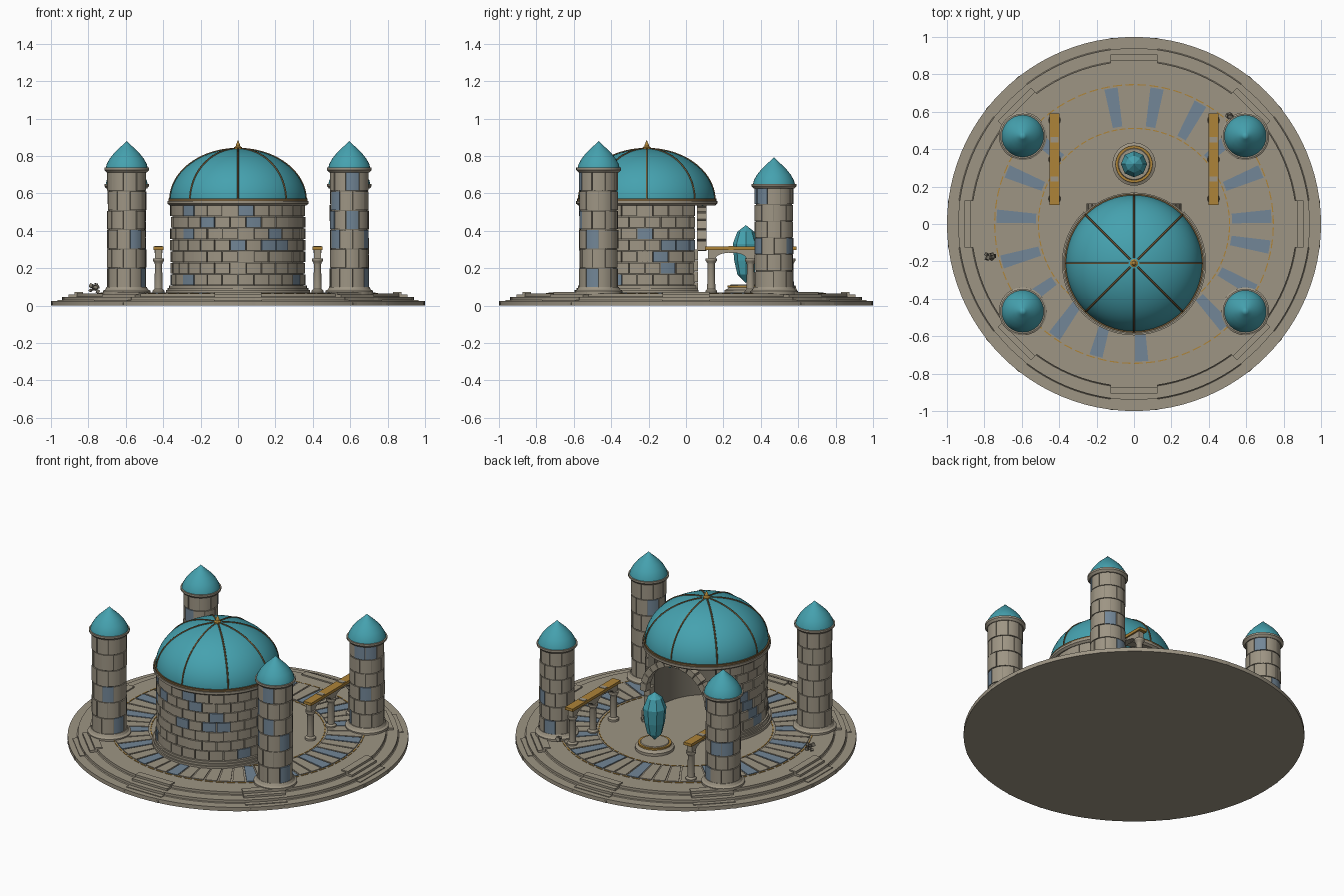
import bpy, bmesh, random
from math import sin, cos, pi, radians, sqrt
from mathutils import Matrix, Vector

if "Cube" in bpy.data.objects:
    bpy.data.objects.remove(bpy.data.objects["Cube"])
random.seed(4)


def material(name, r, g, b):
    m = bpy.data.materials.new(name)
    m.diffuse_color = (r, g, b, 1)
    m.use_nodes = True
    m.node_tree.nodes["Principled BSDF"].inputs["Base Color"].default_value = m.diffuse_color
    return m


STONE = material("stone", 0.34, 0.30, 0.23)
MORTAR = material("mortar", 0.20, 0.18, 0.14)
BLUE = material("blue_stone", 0.17, 0.24, 0.31)
TEAL = material("teal", 0.06, 0.36, 0.43)
GOLD = material("gold", 0.42, 0.23, 0.04)
BRONZE = material("bronze", 0.16, 0.10, 0.04)


def finish(name, bm, mat, angle=30):
    bmesh.ops.recalc_face_normals(bm, faces=bm.faces)
    me = bpy.data.meshes.new(name)
    bm.to_mesh(me)
    bm.free()
    me.materials.append(mat)
    if angle:
        me.polygons.foreach_set("use_smooth", [True] * len(me.polygons))
        me.set_sharp_from_angle(angle=radians(angle))
    ob = bpy.data.objects.new(name, me)
    bpy.context.collection.objects.link(ob)
    return ob


def lathe(name, profile, mat, x=0, y=0, n=48, angle=30):
    """Revolve (r, z) points about a vertical axis at x, y."""
    bm = bmesh.new()
    rings = []
    for r, z in profile:
        if r == 0:
            rings.append([bm.verts.new((x, y, z))] * n)
        else:
            rings.append([bm.verts.new((x + r * cos(2 * pi * i / n), y + r * sin(2 * pi * i / n), z))
                          for i in range(n)])
    for a, b in zip(rings, rings[1:]):
        for i in range(n):
            j = (i + 1) % n
            bm.faces.new(dict.fromkeys((a[i], a[j], b[j], b[i])))
    return finish(name, bm, mat, angle)


def box(bm, loc, size, rot=Matrix()):
    bmesh.ops.create_cube(bm, size=1, matrix=Matrix.Translation(loc) @ rot.to_4x4() @ Matrix.Diagonal((*size, 1)))


def arc(bm, x, y, r0, r1, a0, a1, z0, z1, n=2):
    """Curved block between two radii, angles in degrees."""
    st = []
    for i in range(n + 1):
        a = radians(a0 + (a1 - a0) * i / n)
        st.append([bm.verts.new((x + r * cos(a), y + r * sin(a), z))
                   for r, z in ((r0, z0), (r1, z0), (r1, z1), (r0, z1))])
    for s, t in zip(st, st[1:]):
        for k in range(4):
            bm.faces.new((s[k], s[(k + 1) % 4], t[(k + 1) % 4], t[k]))
    bm.faces.new(st[0])
    bm.faces.new(st[-1])


# Stepped round platform
lathe("platform", [(0, 0), (1, 0), (1, 0.025), (0.945, 0.025), (0.94, 0.029), (0.94, 0.045),
                   (0.875, 0.045), (0.87, 0.049), (0.87, 0.065), (0, 0.065)], STONE, n=96)

# Eight flights of stairs
bm = bmesh.new()
for k in range(8):
    rot = Matrix.Rotation(k * pi / 4, 3, 'Z')
    for s in range(5):
        end = 0.995 - 0.03 * s
        h = 0.015 + 0.0145 * s
        box(bm, rot @ Vector(((0.83 + end) / 2, 0, h / 2)), (end - 0.83, 0.25, h), rot)
finish("stairs", bm, STONE, 0)

# Radial paving with blue slabs and thin gold borders
stone, blue = bmesh.new(), bmesh.new()
for i in range(56):
    a = i * 360 / 56
    arc(blue if i % 3 == 0 and random.random() < 0.85 else stone, 0, 0, 0.525, 0.735,
        a + 0.4, a + 6, 0.06, 0.07, 2)
finish("paving_slabs", stone, STONE)
finish("blue_paving_slabs", blue, BLUE)
bm = bmesh.new()
for r in (0.511, 0.745):
    for i in range(72):
        arc(bm, 0, 0, r - 0.003, r + 0.003, i * 5, i * 5 + 3.6, 0.06, 0.068, 1)
finish("paving_border", bm, GOLD)

# Main hall drum, open at the back
CX, CY = 0, -0.21
A0, A1 = 90 + 44, 450 - 44
bm = bmesh.new()
arc(bm, CX, CY, 0.31, 0.350, A0, A1, 0.06, 0.55, 64)
finish("hall_wall_core", bm, MORTAR)
bm = bmesh.new()
for r, z0, z1 in ((0.385, 0.06, 0.082), (0.376, 0.082, 0.095), (0.368, 0.095, 0.108)):
    arc(bm, CX, CY, 0.32, r, A0, A1, z0, z1, 64)
finish("hall_plinth", bm, STONE)
stone, blue = bmesh.new(), bmesh.new()
step = (A1 - A0) / 20
for row in range(7):
    z = 0.11 + row * 0.0615
    for k in range(-1, 20):
        lo = max(A0, A0 + step * (k + 0.5 * (row % 2))) + 0.4
        hi = min(A1, A0 + step * (k + 1 + 0.5 * (row % 2))) - 0.4
        if hi - lo > 1:
            arc(blue if random.random() < 0.13 else stone, CX, CY, 0.335,
                0.357 + random.random() * 0.006, lo, hi, z, z + 0.057, 3)
finish("hall_bricks", stone, STONE)
finish("hall_blue_bricks", blue, BLUE)

# Entrance arch of wedge stones with jambs
bm = bmesh.new()
for i in range(13):
    a = pi * (i + 0.5) / 13
    rot = Matrix.Rotation(-a, 3, 'Y')
    box(bm, rot @ Vector((0.232, 0, 0)) + Vector((0, 0.085, 0.29)), (0.04, 0.05, 0.05), rot)
for s in (-1, 1):
    for i in range(4):
        box(bm, (s * 0.235, 0.042, 0.095 + i * 0.059), (0.045, 0.045, 0.055))
finish("entrance_arch", bm, STONE, 0)

# Eave, dome, ribs and finial
lathe("hall_eave", [(0.31, 0.535), (0.365, 0.535), (0.378, 0.545), (0.378, 0.56), (0.31, 0.56), (0.31, 0.535)],
      STONE, CX, CY, 64)
lathe("dome_rim", [(0.35, 0.56), (0.372, 0.56), (0.372, 0.573), (0.35, 0.573)], BRONZE, CX, CY, 64)
quarter = [(0.364 * cos(t * pi / 40), 0.562 + 0.276 * sin(t * pi / 40)) for t in range(20)]
lathe("dome", quarter + [(0, 0.838)], TEAL, CX, CY, 64)
cu = bpy.data.curves.new("dome_ribs", 'CURVE')
cu.dimensions, cu.bevel_depth, cu.bevel_resolution = '3D', 0.005, 1
for k in range(8):
    sp = cu.splines.new('POLY')
    sp.points.add(len(quarter) - 1)
    for p, (r, z) in zip(sp.points, quarter):
        p.co = (CX + r * cos(k * pi / 4), CY + r * sin(k * pi / 4), z + 0.001, 1)
cu.materials.append(BRONZE)
bpy.context.collection.objects.link(bpy.data.objects.new("dome_ribs", cu))
lathe("dome_finial", [(0, 0.83), (0.022, 0.835), (0.022, 0.845), (0.012, 0.852), (0.012, 0.858), (0, 0.885)],
      GOLD, CX, CY, 12)


# Four corner towers, the back pair lower
def tower(x, y, top, label):
    lathe(label + "_base", [(0.09, 0.06), (0.128, 0.06), (0.128, 0.078), (0.115, 0.085), (0.107, 0.10), (0.09, 0.10)],
          STONE, x, y, 40)
    lathe(label + "_core", [(0.096, 0.06), (0.096, top)], MORTAR, x, y, 40)
    stone, blue = bmesh.new(), bmesh.new()
    h = (top - 0.10) / 6
    for row in range(6):
        for k in range(9):
            a = k * 40 + 20 * (row % 2)
            arc(blue if random.random() < 0.12 else stone, x, y, 0.09, 0.101 + random.random() * 0.004,
                a + 1, a + 39, 0.10 + row * h, 0.10 + (row + 1) * h - 0.005, 4)
    finish(label + "_bricks", stone, STONE)
    finish(label + "_blue_bricks", blue, BLUE)
    bm = bmesh.new()
    for k in range(12):
        rot = Matrix.Rotation(k * pi / 6 + pi / 12, 3, 'Z')
        box(bm, rot @ Vector((0.105, 0, top - 0.082)), (0.02, 0.022, 0.022), rot)
    finish(label + "_corbels", bm, STONE, 0)
    # lancet windows
    bm = bmesh.new()
    for k in range(6):
        rot = Matrix.Rotation(k * pi / 3, 3, 'Z')
        outline = ((-0.006, -0.145), (0.006, -0.145), (0.008, -0.11), (0.015, -0.09), (0, -0.05), (-0.015, -0.09), (-0.008, -0.11))
        f = bm.faces.new([bm.verts.new(rot @ Vector((0.10, u, top + v))) for u, v in outline])
        ext = bmesh.ops.extrude_face_region(bm, geom=[f])["geom"]
        bmesh.ops.translate(bm, verts=[g for g in ext if isinstance(g, bmesh.types.BMVert)],
                            vec=rot @ Vector((0.01, 0, 0)))
    finish(label + "_windows", bm, TEAL, 0)
    lathe(label + "_cornice", [(0.09, top - 0.005), (0.108, top - 0.005), (0.12, top + 0.008), (0.12, top + 0.02), (0, top + 0.02)],
          STONE, x, y, 40)
    roof = [(0.112, 0.02), (0.107, 0.04), (0.09, 0.07), (0.066, 0.10), (0.04, 0.125), (0.018, 0.145), (0, 0.163)]
    lathe(label + "_roof", [(r, top + z) for r, z in roof], TEAL, x, y, 32)


for s, side in ((-1, "left"), (1, "right")):
    tower(s * 0.595, -0.467, 0.717, side + "_front_tower")
    tower(s * 0.595, 0.47, 0.63, side + "_back_tower")

# Crystal on its round pedestal
lathe("pedestal", [(0.115, 0.06), (0.115, 0.082), (0.10, 0.088), (0.09, 0.10), (0.082, 0.112), (0, 0.112)],
      STONE, 0, 0.32, 40)
lathe("pedestal_ring", [(0.09, 0.097), (0.099, 0.097), (0.099, 0.107), (0.08, 0.107)], GOLD, 0, 0.32, 40)
lathe("crystal", [(0, 0.12), (0.045, 0.165), (0.062, 0.24), (0.07, 0.33), (0.045, 0.395), (0, 0.43)],
      TEAL, 0, 0.32, 8, 0)

# Colonnades with arches and gold beams
for s, side in ((-1, "left"), (1, "right")):
    x = s * 0.425
    for i, y in enumerate((0.135, 0.345, 0.555)):
        lathe(f"{side}_column_{i + 1}", [(0, 0.06), (0.032, 0.06), (0.032, 0.078), (0.022, 0.088), (0.019, 0.22),
                                         (0.022, 0.228), (0.03, 0.24), (0.03, 0.252), (0, 0.252)], STONE, x, y, 20)
    bm = bmesh.new()
    for mid in (0.24, 0.45):
        prev = None
        for i in range(13):
            t = -1 + i / 6
            z = 0.245 + 0.038 * sqrt(max(0, 1 - t * t))
            y = mid + t * 0.088
            ring = [bm.verts.new((x + dx, y, zz)) for dx, zz in ((-0.018, z), (0.018, z), (0.018, 0.298), (-0.018, 0.298))]
            if prev:
                for k in range(4):
                    bm.faces.new((prev[k], prev[(k + 1) % 4], ring[(k + 1) % 4], ring[k]))
            prev = ring
    for y in (0.135, 0.345, 0.555):
        box(bm, (x, y, 0.272), (0.036, 0.036, 0.054))
    finish(side + "_arches", bm, STONE)
    bm = bmesh.new()
    box(bm, (x, 0.347, 0.306), (0.055, 0.49, 0.018))
    finish(side + "_beam", bm, GOLD, 0)
    bm = bmesh.new()
    for y in (0.24, 0.45):
        box(bm, (x, y, 0.300), (0.042, 0.028, 0.036))
    finish(side + "_keystones", bm, STONE, 0)

# Small piles of rubble
bm = bmesh.new()
for cx, cy, n in ((-0.77, -0.17, 7), (0.50, 0.58, 5)):
    for i in range(n):
        d = random.uniform(0.012, 0.026)
        rot = Matrix.Rotation(random.random() * 3, 3, Vector((random.random(), random.random(), 1)))
        box(bm, (cx + random.uniform(-0.022, 0.022), cy + random.uniform(-0.012, 0.012), 0.075 + 0.006 * i),
            (d, d * 0.8, d * 0.9), rot)
finish("rubble", bm, MORTAR, 0)
